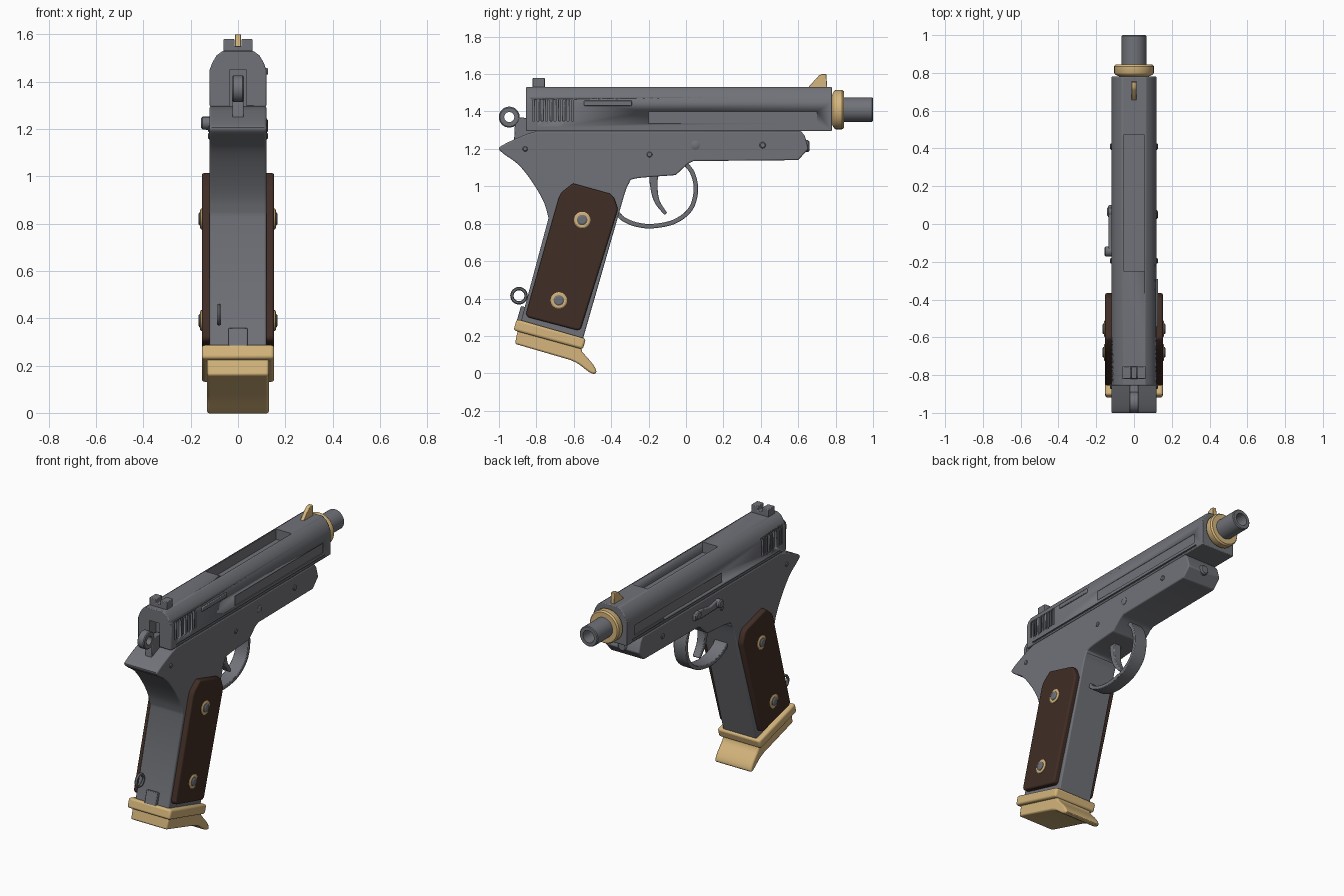
import bpy, bmesh, math
from mathutils import Vector

if "Cube" in bpy.data.objects:
    bpy.data.objects.remove(bpy.data.objects["Cube"])


def material(name, rgb):
    m = bpy.data.materials.new(name)
    m.diffuse_color = (*rgb, 1)
    m.use_nodes = True
    m.node_tree.nodes["Principled BSDF"].inputs["Base Color"].default_value = m.diffuse_color
    return m


STEEL = material("steel grey", (0.165, 0.17, 0.19))
WOOD = material("dark wood", (0.052, 0.026, 0.019))
BRASS = material("pale brass", (0.66, 0.46, 0.20))


def finish(name, bm, mat, bevel=0.0, segments=2):
    bmesh.ops.recalc_face_normals(bm, faces=bm.faces)
    me = bpy.data.meshes.new(name)
    bm.to_mesh(me)
    bm.free()
    ob = bpy.data.objects.new(name, me)
    bpy.context.collection.objects.link(ob)
    me.materials.append(mat)
    if bevel:
        b = ob.modifiers.new("bevel", 'BEVEL')
        b.width, b.segments = bevel, segments
        b.limit_method, b.angle_limit = 'ANGLE', math.radians(35)
    bpy.ops.object.select_all(action='DESELECT')
    ob.select_set(True)
    bpy.context.view_layer.objects.active = ob
    bpy.ops.object.shade_smooth_by_angle(angle=math.radians(32))
    return ob


def prism(name, pts, lo, hi, mat, axis='x', bevel=0.0, segments=2):
    """Extrude a (y, z) outline along x, or an (x, z) outline along y."""
    bm = bmesh.new()
    place = (lambda p: (lo, *p)) if axis == 'x' else (lambda p: (p[0], lo, p[1]))
    face = bm.faces.new([bm.verts.new(place(p)) for p in pts])
    ext = bmesh.ops.extrude_face_region(bm, geom=[face])['geom']
    step = Vector((hi - lo, 0, 0)) if axis == 'x' else Vector((0, hi - lo, 0))
    bmesh.ops.translate(bm, vec=step, verts=[v for v in ext if isinstance(v, bmesh.types.BMVert)])
    return finish(name, bm, mat, bevel, segments)


def box_into(bm, x, y, z):
    geo = bmesh.ops.create_cube(bm, size=1)['verts']
    for v in geo:
        v.co = [(a + b) / 2 + c * (b - a) for (a, b), c in zip((x, y, z), v.co)]


def box(name, x, y, z, mat, bevel=0.0):
    bm = bmesh.new()
    box_into(bm, x, y, z)
    return finish(name, bm, mat, bevel)


def lathe(name, center, axis, prof, mat, n=32, closed=False):
    """Turn (distance, radius) pairs around the x or y axis."""
    bm = bmesh.new()
    rings = []
    for d, r in prof:
        ring = []
        for i in range(n):
            a = 2 * math.pi * i / n
            u, w = r * math.cos(a), r * math.sin(a)
            off = (d, u, w) if axis == 'x' else (u, d, w)
            ring.append(bm.verts.new(Vector(center) + Vector(off)))
        rings.append(ring)
    pairs = list(zip(rings, rings[1:])) + ([(rings[-1], rings[0])] if closed else [])
    for a, b in pairs:
        for i in range(n):
            j = (i + 1) % n
            bm.faces.new((a[i], a[j], b[j], b[i]))
    if not closed:
        bm.faces.new(rings[0])
        bm.faces.new(rings[-1])
    return finish(name, bm, mat)


def curve(pts, steps=5):
    """Smooth path through the points."""
    p = [Vector(q) for q in pts]
    p = [2 * p[0] - p[1]] + p + [2 * p[-1] - p[-2]]
    out = []
    for a, b, c, d in zip(p, p[1:], p[2:], p[3:]):
        for k in range(steps):
            t = k / steps
            out.append(0.5 * (2 * b + (c - a) * t + (2 * a - 5 * b + 4 * c - d) * t * t
                              + (3 * b - a - 3 * c + d) * t ** 3))
    return out + [p[-2]]


def ribbon(pts, start, end):
    """Outline of a band around a smooth path, tapering from start to end."""
    path = curve(pts)
    left, right = [], []
    for i, q in enumerate(path):
        t = (path[min(i + 1, len(path) - 1)] - path[max(i - 1, 0)]).normalized()
        w = (start + (end - start) * i / (len(path) - 1)) / 2
        left.append(q + Vector((-t.y, t.x)) * w)
        right.append(q - Vector((-t.y, t.x)) * w)
    return left + right[::-1]


# Frame with grip core and dust cover
tang = curve([(-0.735, 0.83), (-0.76, 0.915), (-0.82, 1.02), (-0.895, 1.115), (-0.97, 1.17),
              (-1.0, 1.2), (-0.98, 1.22), (-0.92, 1.25), (-0.85, 1.28)], 4)
throat = curve([(-0.055, 1.06), (-0.27, 1.042), (-0.305, 1.015), (-0.325, 0.97), (-0.36, 0.85)], 4)
prism("frame", [(-0.89, 0.25)] + tang + [(-0.8, 1.295), (0.615, 1.295), (0.635, 1.27), (0.655, 1.2),
      (0.60, 1.14), (0.04, 1.135), (0.01, 1.12)] + throat + [(-0.555, 0.17)],
      -0.12, 0.12, STEEL, bevel=0.016, segments=3)

# Slide, then its port, hammer slot, serrations and side panels
half = [(0.12, 1.295), (0.12, 1.45), (0.108, 1.482), (0.09, 1.512), (0.062, 1.532)]
slide = prism("slide", half + [(-x, z) for x, z in half[::-1]], -0.855, 0.78, STEEL, 'y', 0.005)
bm = bmesh.new()
box_into(bm, (-0.055, 0.055), (-0.25, 0.47), (1.465, 1.6))
box_into(bm, (-0.035, 0.035), (-0.9, -0.79), (1.2, 1.45))
for s in (-1, 1):
    for i in range(10):
        y = -0.82 + i * 0.023
        box_into(bm, sorted((s * 0.108, s * 0.15)), (y, y + 0.011), (1.35, 1.465))
    box_into(bm, sorted((s * 0.115, s * 0.15)), (-0.2, 0.7), (1.335, 1.40))
    box_into(bm, sorted((s * 0.112, s * 0.15)), (-0.8, 0.72), (1.306, 1.316))
cutter = finish("slide_cutter", bm, STEEL)
cutter.hide_render = True
cutter.hide_viewport = False
cut = slide.modifiers.new("cuts", 'BOOLEAN')
cut.operation, cut.solver, cut.object = 'DIFFERENCE', 'EXACT', cutter
bpy.context.view_layer.update()
baked = bpy.data.meshes.new_from_object(slide.evaluated_get(bpy.context.evaluated_depsgraph_get()))
slide.modifiers.clear()
slide.data = baked
bpy.data.objects.remove(cutter)

box("extractor", (0.11, 0.127), (-0.545, -0.29), (1.43, 1.458), STEEL, 0.004)

# Barrel and collar
lathe("barrel", (0, 0, 1.41), 'y', [(0.7, 0.065), (0.995, 0.065), (1.0, 0.06), (1.0, 0.04), (0.88, 0.038)], STEEL)
lathe("collar", (0, 0, 1.41), 'y', [(0.775, 0.06), (0.785, 0.088), (0.792, 0.1), (0.8, 0.105), (0.835, 0.105),
      (0.845, 0.097), (0.845, 0.06)], BRASS, closed=True)

# Sights
prism("front_sight", [(0.65, 1.525), (0.71, 1.592), (0.725, 1.6), (0.75, 1.6), (0.755, 1.525)],
      -0.013, 0.013, BRASS, bevel=0.003)
prism("rear_sight", [(-0.062, 1.525), (0.062, 1.525), (0.062, 1.58), (0.015, 1.58), (0.015, 1.55),
      (-0.015, 1.55), (-0.015, 1.58), (-0.062, 1.58)], -0.82, -0.755, STEEL, 'y', 0.004)

# Ring hammer
lathe("hammer_ring", (0, -0.945, 1.37), 'x', [(-0.025, 0.027), (-0.025, 0.05), (-0.02, 0.056), (0.02, 0.056),
      (0.025, 0.05), (0.025, 0.027)], STEEL, closed=True)
prism("hammer_arm", [(-0.92, 1.23), (-0.79, 1.25), (-0.8, 1.36), (-0.9, 1.37), (-0.915, 1.33)],
      -0.024, 0.024, STEEL, bevel=0.004)

# Trigger and guard
prism("trigger_guard", ribbon([(-0.37, 0.86), (-0.335, 0.825), (-0.27, 0.797), (-0.18, 0.787), (-0.06, 0.812),
      (0.025, 0.88), (0.053, 0.98), (0.035, 1.07), (-0.01, 1.13)], 0.024, 0.024),
      -0.045, 0.045, STEEL, bevel=0.004)
prism("trigger", ribbon([(-0.172, 1.08), (-0.172, 1.0), (-0.155, 0.92), (-0.108, 0.852)], 0.05, 0.018),
      -0.026, 0.026, STEEL, bevel=0.005)

# Grip panels, washers, screws and frame pins on both sides
panel = [(-0.605, 1.016), (-0.405, 0.96), (-0.385, 0.94), (-0.366, 0.885), (-0.366, 0.87),
         (-0.562, 0.238), (-0.58, 0.23), (-0.845, 0.3), (-0.856, 0.318), (-0.68, 0.94), (-0.665, 0.967)]
for s, side in ((1, "right"), (-1, "left")):
    prism("grip_panel_" + side, panel, s * 0.11, s * 0.153, WOOD, bevel=0.013, segments=3)
    for y, z, tag in ((-0.555, 0.82, "upper"), (-0.68, 0.39, "lower")):
        at = (0, y, z)
        lathe(f"washer_{tag}_{side}", at, 'x', [(s * 0.148, 0.044), (s * 0.156, 0.044), (s * 0.16, 0.038)], BRASS, 24)
        lathe(f"screw_{tag}_{side}", at, 'x', [(s * 0.15, 0.028), (s * 0.163, 0.028), (s * 0.168, 0.02)], STEEL, 20)
    for i, (y, z, r) in enumerate(((-0.195, 1.17, 0.015), (0.05, 1.22, 0.024), (0.41, 1.22, 0.017), (-0.86, 1.2, 0.014))):
        lathe(f"frame_pin_{i}_{side}", (0, y, z), 'x', [(s * 0.11, r), (s * 0.122, r), (s * 0.126, r * 0.7)], STEEL, 16)

# Slide stop lever on the left
prism("slide_stop", [(-0.17, 1.215), (-0.15, 1.25), (-0.06, 1.235), (0.03, 1.25), (0.1, 1.24), (0.1, 1.2),
      (0.03, 1.195), (-0.15, 1.2)], -0.136, -0.11, STEEL, bevel=0.005)
for y, x in ((-0.145, -0.156), (0.065, -0.142)):
    lathe("slide_stop_knob", (0, y, 1.225), 'x', [(-0.11, 0.027), (x + 0.006, 0.027), (x, 0.02)], STEEL, 16)

# Guide rod button under the muzzle
lathe("guide_rod_button", (0, 0, 1.215), 'y', [(0.61, 0.032), (0.652, 0.032), (0.66, 0.024)], STEEL, 20)

# Magazine collar and toe plate
prism("grip_collar", [(-0.905, 0.29), (-0.535, 0.185), (-0.552, 0.128), (-0.922, 0.23)],
      -0.153, 0.153, BRASS, bevel=0.013, segments=3)
toe = curve([(-0.62, 0.072), (-0.575, 0.05), (-0.51, 0.002), (-0.48, 0.004), (-0.495, 0.045), (-0.555, 0.115)], 4)
prism("magazine_base", [(-0.898, 0.235), (-0.915, 0.158)] + toe + [(-0.56, 0.14)],
      -0.13, 0.13, BRASS, bevel=0.01)

# Magazine catch and lanyard ring at the heel
prism("heel_catch", [(-0.905, 0.28), (-0.882, 0.36), (-0.84, 0.35), (-0.86, 0.27)], -0.04, 0.04, STEEL, bevel=0.004)
lathe("lanyard_ring", (-0.08, -0.893, 0.415), 'x', [(-0.008, 0.033), (-0.008, 0.042), (0, 0.047), (0.008, 0.042),
      (0.008, 0.033), (0, 0.029)], STEEL, 24, True)
